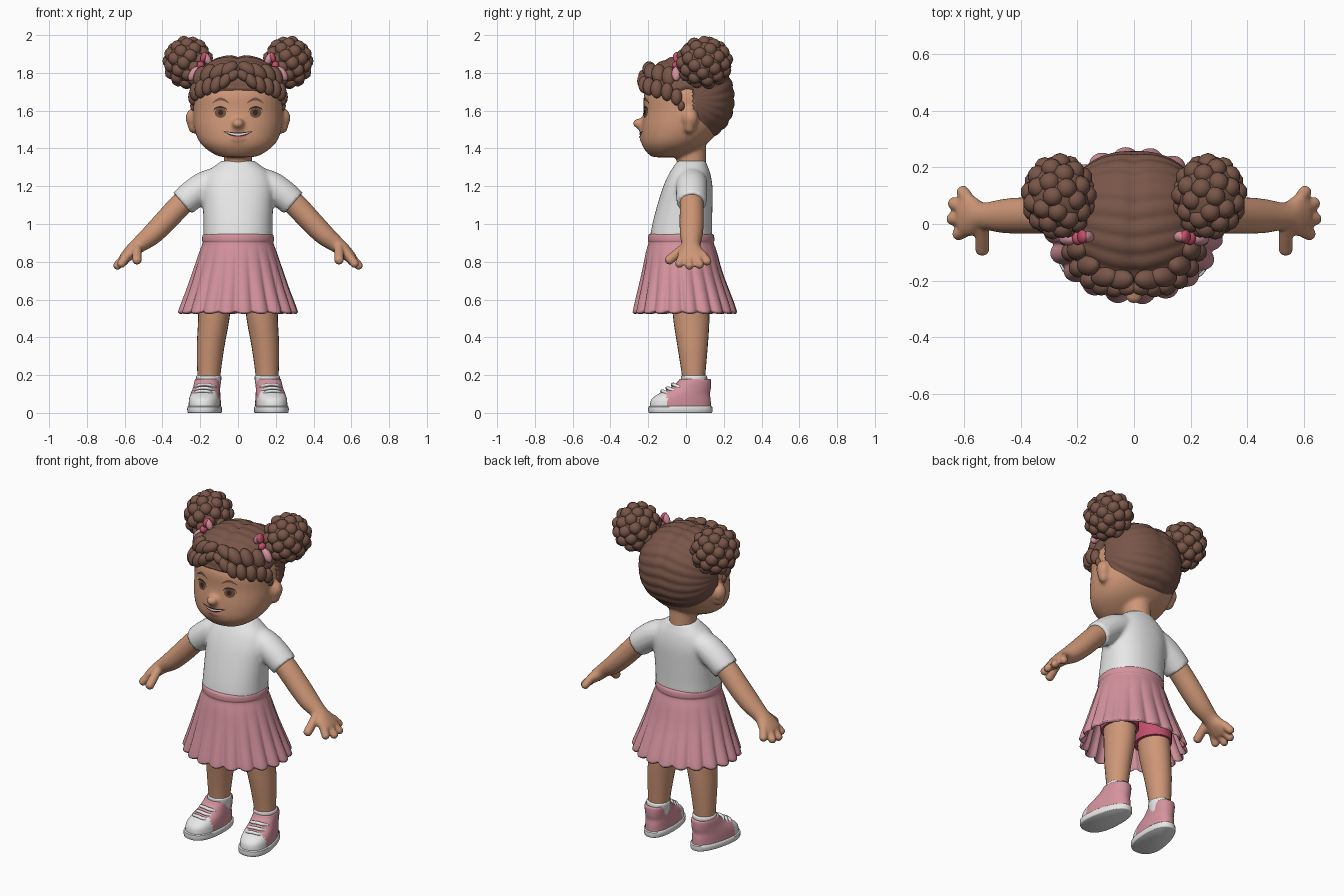
import bpy, bmesh, math
from math import sin, cos, pi
from mathutils import Vector, Matrix

cube = bpy.data.objects.get("Cube")
if cube:
    bpy.data.objects.remove(cube)


def material(name, *rgb):
    m = bpy.data.materials.new(name)
    m.use_nodes = True
    m.diffuse_color = (*rgb, 1)
    m.node_tree.nodes["Principled BSDF"].inputs["Base Color"].default_value = (*rgb, 1)
    return m


SKIN = material("warm skin", .62, .31, .185)
HAIR = material("brown hair", .19, .092, .066)
WHITE = material("soft white", .8, .8, .8)
PINK = material("skirt pink", .66, .29, .34)
ROSE = material("deep rose", .55, .08, .15)
IRIS = material("eye brown", .16, .08, .05)
DARK = material("lash dark", .04, .02, .015)
LIP = material("lip", .55, .18, .14)


def catmull(pts, steps):
    """Smooth list of tuples passing through every given tuple."""
    out = []
    for i in range(len(pts) - 1):
        a, b, c, d = (pts[max(0, min(len(pts) - 1, i + k))] for k in (-1, 0, 1, 2))
        for s in range(steps):
            t = s / steps
            out.append(tuple(q + .5 * t * (r - p + t * (2*p - 5*q + 4*r - w + t * (3*(q - r) + w - p)))
                             for p, q, r, w in zip(a, b, c, d)))
    return out + [pts[-1]]


def sweep(bm, rings, n=24, steps=4, upright=True, power=2, warp=None):
    """Skin through rings (x, y, z, radius_u, radius_v), level or square to the path."""
    rings = catmull(rings, steps)
    loops = []
    for i, (x, y, z, ru, rv) in enumerate(rings):
        u, v = Vector((1, 0, 0)), Vector((0, 1, 0))
        if not upright:
            t = (Vector(rings[min(i + 1, len(rings) - 1)][:3]) - Vector(rings[max(i - 1, 0)][:3])).normalized()
            u = (v - t * v.dot(t)).normalized()
            v = t.cross(u)
        loop = []
        for k in range(n):
            a = 2 * pi * k / n
            c, s = cos(a), sin(a)
            f = (abs(c) ** power + abs(s) ** power) ** (-1 / power)
            p = Vector((x, y, z)) + u * (c * f * ru) + v * (s * f * rv)
            loop.append(bm.verts.new(warp(p, a, i / (len(rings) - 1)) if warp else p))
        loops.append(loop)
    for lo, hi in zip(loops, loops[1:]):
        for k in range(n):
            bm.faces.new((lo[k], lo[(k + 1) % n], hi[(k + 1) % n], hi[k]))
    bm.faces.new(loops[0][::-1])
    bm.faces.new(loops[-1])


def blob(bm, loc, size, tilt=0, sub=3):
    m = Matrix.Translation(loc) @ Matrix.Rotation(tilt, 4, 'Y') @ Matrix.Diagonal((*size, 1))
    bmesh.ops.create_icosphere(bm, subdivisions=sub, radius=1, matrix=m)


def finish(name, bm, mats, mirror=False, voxel=0, relax=4, rule=None, sharp=None):
    bmesh.ops.recalc_face_normals(bm, faces=bm.faces)
    if rule:
        for f in bm.faces:
            f.material_index = rule(f.calc_center_median())
    me = bpy.data.meshes.new(name)
    bm.to_mesh(me)
    bm.free()
    me.shade_smooth()
    if sharp:
        me.set_sharp_from_angle(angle=sharp)
    for m in mats:
        me.materials.append(m)
    ob = bpy.data.objects.new(name, me)
    bpy.context.collection.objects.link(ob)
    if mirror:
        ob.modifiers.new("Mirror", 'MIRROR').use_mirror_merge = False
    if voxel:
        r = ob.modifiers.new("Blend", 'REMESH')
        r.mode, r.voxel_size, r.use_smooth_shade = 'VOXEL', voxel, True
        s = ob.modifiers.new("Relax", 'SMOOTH')
        s.factor, s.iterations = .5, relax
    return ob


# Head with neck, ears and nose blended together
bm = bmesh.new()
sweep(bm, [(0, -.11, 1.353, .04, .04), (0, -.1, 1.362, .11, .09), (0, -.065, 1.42, .193, .168),
           (0, -.03, 1.5, .23, .207), (0, -.01, 1.6, .237, .215), (0, -.005, 1.7, .23, .213),
           (0, .0, 1.8, .16, .15), (0, 0, 1.84, .05, .05)], n=40, steps=5, power=2.15)
sweep(bm, [(0, .03, 1.24, .085, .08), (0, .03, 1.32, .075, .078), (0, .02, 1.44, .08, .085)])
blob(bm, (0, -.246, 1.532), (.034, .036, .027))
blob(bm, (0, -.215, 1.452), (.055, .035, .016))
blob(bm, (0, -.215, 1.495), (.055, .035, .014))
for s in (1, -1):
    blob(bm, (s * .24, .022, 1.56), (.038, .042, .052))
    blob(bm, (s * .234, .018, 1.52), (.032, .032, .042))
head = finish("head", bm, [SKIN], voxel=.011)
bpy.context.view_layer.update()
head_eval = head.evaluated_get(bpy.context.evaluated_depsgraph_get())


def decal(name, mat, x0, x1, low, high, lift, mirror=True, cols=16, rows=4):
    """Thin painted plate laid onto the face between two height curves."""
    bm = bmesh.new()
    grid = []
    for i in range(cols + 1):
        t = i / cols
        x = x0 + (x1 - x0) * t
        col = []
        for j in range(rows + 1):
            z = low(t) + (high(t) - low(t)) * j / rows
            hit, p, _, _ = head_eval.ray_cast(Vector((x, -1, z)), Vector((0, 1, 0)))
            col.append(bm.verts.new((x, (p.y if hit else -.22) - lift, z)))
        grid.append(col)
    for a, b in zip(grid, grid[1:]):
        for j in range(rows):
            bm.faces.new((a[j], b[j], b[j + 1], a[j + 1]))
    finish(name, bm, [mat], mirror)


def arc(t):
    return math.sqrt(max(0, 1 - (2 * t - 1) ** 2))


# Painted face
decal("eyes", IRIS, .062, .124, lambda t: 1.59 - .028 * arc(t), lambda t: 1.59 + .026 * arc(t), .003)
decal("pupils", DARK, .078, .106, lambda t: 1.59 - .015 * arc(t), lambda t: 1.59 + .015 * arc(t), .005)
decal("lashes", DARK, .056, .132, lambda t: 1.592 + .023 * arc(t), lambda t: 1.596 + .028 * arc(t), .006)
decal("eyebrows", HAIR, .048, .135, lambda t: 1.638 + .016 * sin(pi * t),
      lambda t: 1.643 + .026 * sin(pi * t), .005)
decal("mouth", DARK, -.078, .078, lambda t: 1.49 - .03 * sin(pi * t), lambda t: 1.492 - .007 * sin(pi * t), .003, False)
decal("teeth", WHITE, -.06, .06, lambda t: 1.483 - .014 * sin(pi * t), lambda t: 1.486 - .007 * sin(pi * t), .006, False)
decal("lower_lip", LIP, -.055, .055, lambda t: 1.472 - .024 * sin(pi * t), lambda t: 1.474 - .012 * sin(pi * t), .005, False)

# Hair cap: strands run ear to ear, face opening tucked under the skin
bm = bmesh.new()
bmesh.ops.create_uvsphere(bm, u_segments=144, v_segments=48, radius=1)
for v in bm.verts:
    d = Vector((v.co.z, v.co.x, v.co.y))
    p = 2.3
    r = sum(abs(c) ** p for c in d) ** (-1 / p)
    r *= .985 + .03 * abs(sin(12 * math.atan2(d.z, d.y) + 2 * abs(d.x))) * (1 - d.x * d.x)
    if d.z > 0:
        r -= .05 * math.exp(-(d.x / .09) ** 2) * d.z
    q = Vector((d.x * .25 * r, d.y * .245 * r, d.z * .228 * r))
    if q.y < .025 and q.z < .045:
        q *= .78
    v.co = q + Vector((0, .01, 1.665))
finish("hair_cap", bm, [HAIR])

# Curly fringe and sideburns: x, y, z, size, tilt
bm = bmesh.new()
for x, y, z, s, tilt in [(.028, -.225, 1.785, .03, -.9), (.07, -.228, 1.757, .034, -.6), (.115, -.22, 1.738, .036, -.35),
                         (.16, -.197, 1.728, .036, -.2), (.198, -.155, 1.715, .037, -.1), (.226, -.1, 1.7, .036, 0),
                         (.236, -.05, 1.672, .033, 0), (.236, -.025, 1.625, .02, .1),
                         (.05, -.195, 1.82, .04, -1), (.105, -.185, 1.805, .042, -.8),
                         (.16, -.145, 1.795, .042, -.5), (.2, -.09, 1.78, .042, -.3)]:
    blob(bm, (x, y, z), (s * .85, s * .9, s * 1.35), tilt)
finish("fringe", bm, [HAIR], mirror=True)

# Hair buns: curls spread evenly over a round core
bm = bmesh.new()
bun = Vector((.265, .097, 1.855))
blob(bm, bun, (.117, .13, .122))
CURLS = 46
for i in range(CURLS):
    h = 1 - 2 * (i + .5) / CURLS
    a = i * pi * (3 - math.sqrt(5))
    w = math.sqrt(1 - h * h)
    blob(bm, bun + Vector((w * cos(a) * .1, w * sin(a) * .118, h * .107)), (.037, .037, .037), sub=2)
finish("hair_buns", bm, [HAIR], mirror=True)

# Hair bows
bm = bmesh.new()
blob(bm, (.232, -.052, 1.795), (.026, .024, .044), -.6)
blob(bm, (.165, -.045, 1.875), (.02, .02, .036), .5)
finish("bow_loops", bm, [PINK], mirror=True)
bm = bmesh.new()
blob(bm, (.198, -.05, 1.84), (.02, .024, .022))
blob(bm, (.182, -.045, 1.882), (.016, .025, .03), -.3)
finish("bow_knots", bm, [ROSE], mirror=True)

# Shirt: torso and sleeves blended together
bm = bmesh.new()
sweep(bm, [(0, -.027, .925, .184, .165), (0, -.02, 1.0, .183, .158), (0, -.006, 1.1, .186, .146),
           (0, .01, 1.2, .19, .13), (0, .02, 1.27, .165, .108), (0, .026, 1.312, .118, .086),
           (0, .03, 1.335, .085, .075)], n=36, power=2.25)
for s in (1, -1):
    sweep(bm, [(s * .09, .03, 1.235, .08, .07), (s * .17, .03, 1.205, .083, .077),
               (s * .235, .03, 1.16, .083, .078), (s * .294, .03, 1.11, .079, .075)], upright=False)
finish("shirt", bm, [WHITE], voxel=.011)

# Arms, palms, fingers and thumbs
bm = bmesh.new()
sweep(bm, [(.2, .03, 1.19, .062, .062), (.3, .03, 1.105, .063, .062), (.39, .03, 1.01, .064, .06),
           (.46, .028, .94, .06, .055), (.53, .027, .885, .049, .042), (.57, .028, .848, .07, .037),
           (.605, .032, .815, .073, .028), (.618, .032, .803, .04, .015)], upright=False)
for base, tip, r in [((.58, .08, .845), (.603, .112, .802), .023), ((.59, .05, .835), (.634, .072, .785), .023),
                     ((.59, .015, .835), (.638, .018, .78), .023), ((.58, -.015, .84), (.618, -.035, .79), .023),
                     ((.535, -.01, .875), (.535, -.088, .81), .025)]:
    b, t = Vector(base), Vector(tip)
    d = (t - b).normalized() * r
    sweep(bm, [(*b, r, r), (*t, r, r), (*(t + d * .6), r * .8, r * .8), (*(t + d), r * .2, r * .2)],
          n=14, upright=False)
finish("arms", bm, [SKIN], mirror=True, voxel=.007, relax=3)


# Pleated skirt with waistband and inner side
def pleat(p, a, t):
    depth = max(0, min(1, (.9 - p.z) / .3))
    wave = abs(sin(10 * a + .5)) ** .7 - .6
    f = 1 + .1 * depth * wave
    return Vector((p.x * f, p.y * f, p.z - .012 * depth * wave))


bm = bmesh.new()
sweep(bm, [(0, -.026, .948, .18, .165), (0, -.026, .94, .188, .174), (0, -.026, .912, .19, .176),
           (0, -.026, .9, .187, .173), (0, -.024, .85, .205, .188), (0, -.02, .75, .237, .21),
           (0, -.012, .64, .272, .24), (0, -.006, .55, .304, .265), (0, -.006, .535, .304, .265),
           (0, -.006, .537, .292, .253), (0, -.012, .64, .256, .224), (0, -.024, .85, .19, .17)],
      n=200, steps=3, warp=pleat)
finish("skirt", bm, [PINK])

# Shorts under the skirt
bm = bmesh.new()
sweep(bm, [(.12, .02, .575, .1, .115), (.115, .01, .68, .105, .12), (.08, -.01, .8, .09, .12)])
finish("shorts", bm, [ROSE], mirror=True, sharp=.8)

# Legs and socks
bm = bmesh.new()
sweep(bm, [(.155, .04, .1, .055, .055), (.154, .04, .2, .061, .062), (.145, .035, .35, .073, .08),
           (.128, .028, .5, .083, .096), (.12, .02, .66, .09, .1)])
finish("legs", bm, [SKIN], mirror=True)
bm = bmesh.new()
sweep(bm, [(.158, .044, .1, .06, .064), (.156, .044, .15, .064, .068), (.155, .043, .182, .067, .07),
           (.155, .042, .196, .064, .067), (.155, .042, .198, .05, .05)])
finish("socks", bm, [WHITE], mirror=True)

# Shoes: built straight, then turned slightly outward
TURN = Matrix.Translation((.168, 0, 0)) @ Matrix.Rotation(.14, 4, 'Z')


def footprint(p, a, t):
    return Vector((p.x * (1 - .9 * (p.y + .03)), p.y, p.z))


bm = bmesh.new()
sweep(bm, [(0, -.03, 0, .082, .166), (0, -.03, .006, .086, .17), (0, -.03, .032, .086, .17),
           (0, -.03, .036, .078, .16)], n=40, steps=2, power=2.4, warp=footprint)
bm.transform(TURN)
finish("shoe_soles", bm, [WHITE], mirror=True, sharp=.8)

bm = bmesh.new()
sweep(bm, [(0, -.03, .03, .081, .163), (0, -.027, .07, .08, .158), (0, -.01, .1, .077, .137),
           (0, .022, .13, .073, .11), (0, .045, .165, .071, .088), (0, .048, .18, .066, .08),
           (0, .048, .176, .055, .06)], n=48, power=2.3, warp=footprint)
finish_rule = lambda c: 1 if c.y < -.105 + .25 * (c.x - .19) ** 2 and c.z < .115 else 0
bm.transform(TURN)
finish("shoe_uppers", bm, [PINK, WHITE], mirror=True, rule=finish_rule)

bm = bmesh.new()
for y, z in [(-.125, .112), (-.097, .128), (-.068, .147)]:
    sweep(bm, [(-.052, y + .03, z - .012, .011, .008), (-.03, y + .004, z, .011, .009), (0, y, z + .004, .011, .009),
               (.03, y + .004, z, .011, .009), (.052, y + .03, z - .012, .011, .008)], n=10, upright=False)
bm.transform(TURN)
finish("shoe_laces", bm, [WHITE], mirror=True)
